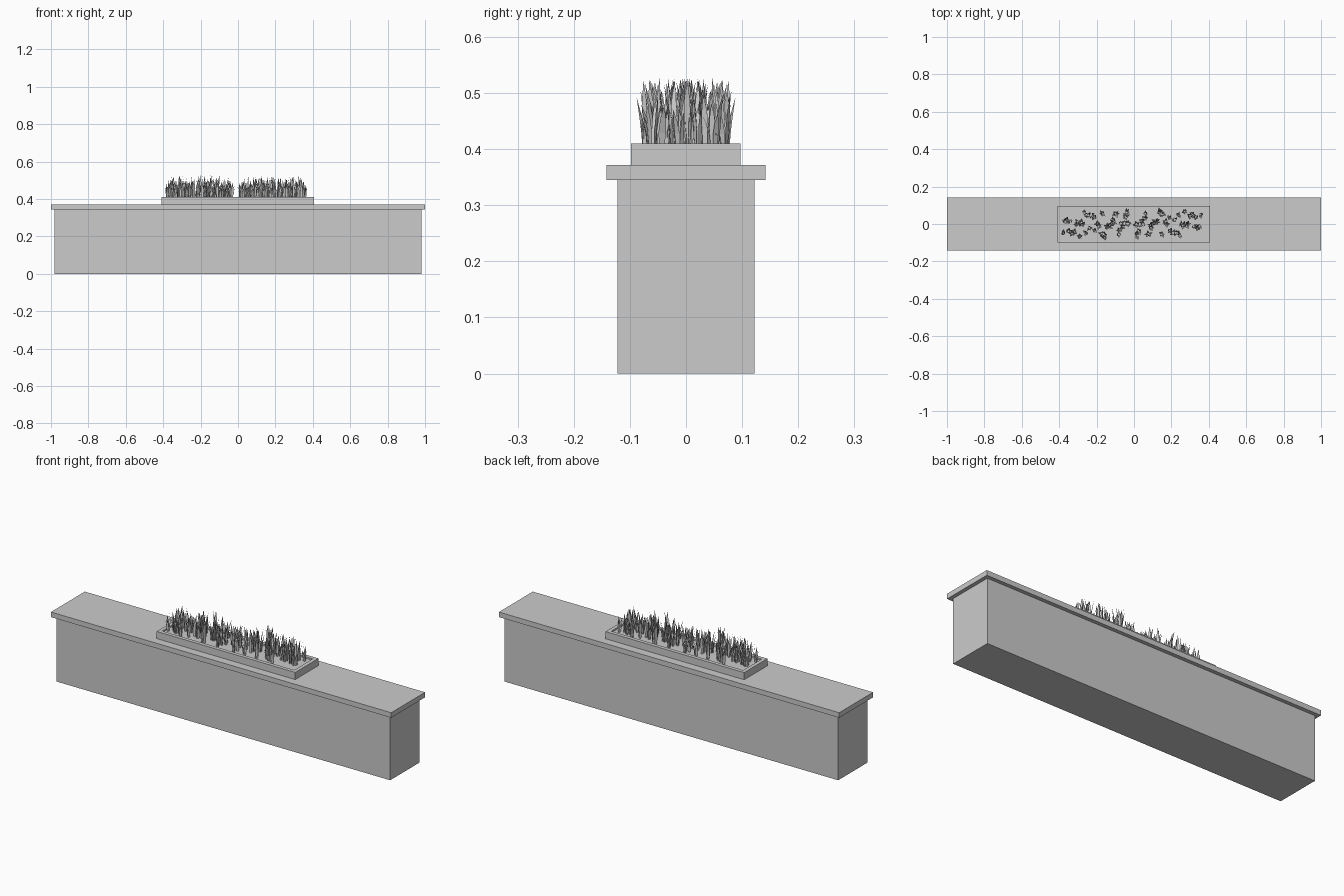
import bpy, bmesh, math, random
from mathutils import Vector, Matrix

if "Cube" in bpy.data.objects:
    bpy.data.objects.remove(bpy.data.objects["Cube"])

random.seed(7)


def box(name, x0, x1, y0, y1, z0, z1, rim=0, depth=0):
    bm = bmesh.new()
    bmesh.ops.create_cube(bm, size=1)
    for v in bm.verts:
        v.co = Vector((x1 if v.co.x > 0 else x0,
                       y1 if v.co.y > 0 else y0,
                       z1 if v.co.z > 0 else z0))
    # optional sunken top
    if rim:
        bm.faces.ensure_lookup_table()
        top = max(bm.faces, key=lambda f: f.calc_center_median().z)
        bmesh.ops.inset_region(bm, faces=[top], thickness=rim)
        floor = bmesh.ops.extrude_discrete_faces(bm, faces=[top])["faces"][0]
        bmesh.ops.translate(bm, verts=floor.verts, vec=(0, 0, -depth))
    return finish(name, bm)


def finish(name, bm):
    mesh = bpy.data.meshes.new(name)
    bm.to_mesh(mesh)
    bm.free()
    obj = bpy.data.objects.new(name, mesh)
    bpy.context.collection.objects.link(obj)
    return obj


# Wall, coping slab and planter tray
box("wall_body", -0.98, 0.98, -0.122, 0.122, 0, 0.345)
box("coping_slab", -1, 1, -0.142, 0.142, 0.345, 0.372)
box("planter_tray", -0.41, 0.405, -0.098, 0.097, 0.372, 0.41, rim=0.028, depth=0.008)


def blade(bm, x, y, z, height, width, facing, lean):
    """Tapered, bending leaf strip ending in a point."""
    out = Vector((math.cos(facing), math.sin(facing), 0))
    side = Vector((-out.y, out.x, 0))
    base = Vector((x, y, z))
    rows = []
    for t, w in ((0, 0.6), (0.35, 1), (0.7, 0.7)):
        c = base + out * lean * t * t + Vector((0, 0, height * t))
        rows.append([bm.verts.new(c - side * width * w / 2),
                     bm.verts.new(c + side * width * w / 2)])
    tip = bm.verts.new(base + out * lean + Vector((0, 0, height)))
    for a, b in zip(rows, rows[1:]):
        bm.faces.new((a[0], a[1], b[1], b[0]))
    bm.faces.new((rows[-1][0], rows[-1][1], tip))


# One patch of grass tufts, denser toward the outer end
bm = bmesh.new()
for i in range(38):
    cx = -0.38 + 0.355 * (i + random.random()) / 38
    cy = random.uniform(-0.07, 0.07)
    turn = random.uniform(0, math.tau)
    for k in range(5):
        a = turn + k * math.tau / 5 + random.uniform(-0.4, 0.4)
        r = random.uniform(0.002, 0.009)
        lean = random.uniform(0.003, 0.018)
        blade(bm, cx + r * math.cos(a), cy + r * math.sin(a), 0.402,
              random.uniform(0.06, 0.126), random.uniform(0.009, 0.015), a, lean)
for v in bm.verts:
    v.co.x = max(v.co.x, -0.402)
    v.co.y = max(-0.088, min(0.088, v.co.y))
left = finish("grass_left", bm)

# Same patch turned half way round fills the other end
right = bpy.data.objects.new("grass_right", left.data)
right.matrix_world = Matrix.Translation((-0.02, 0, 0)) @ Matrix.Rotation(math.pi, 4, 'Z')
bpy.context.collection.objects.link(right)
